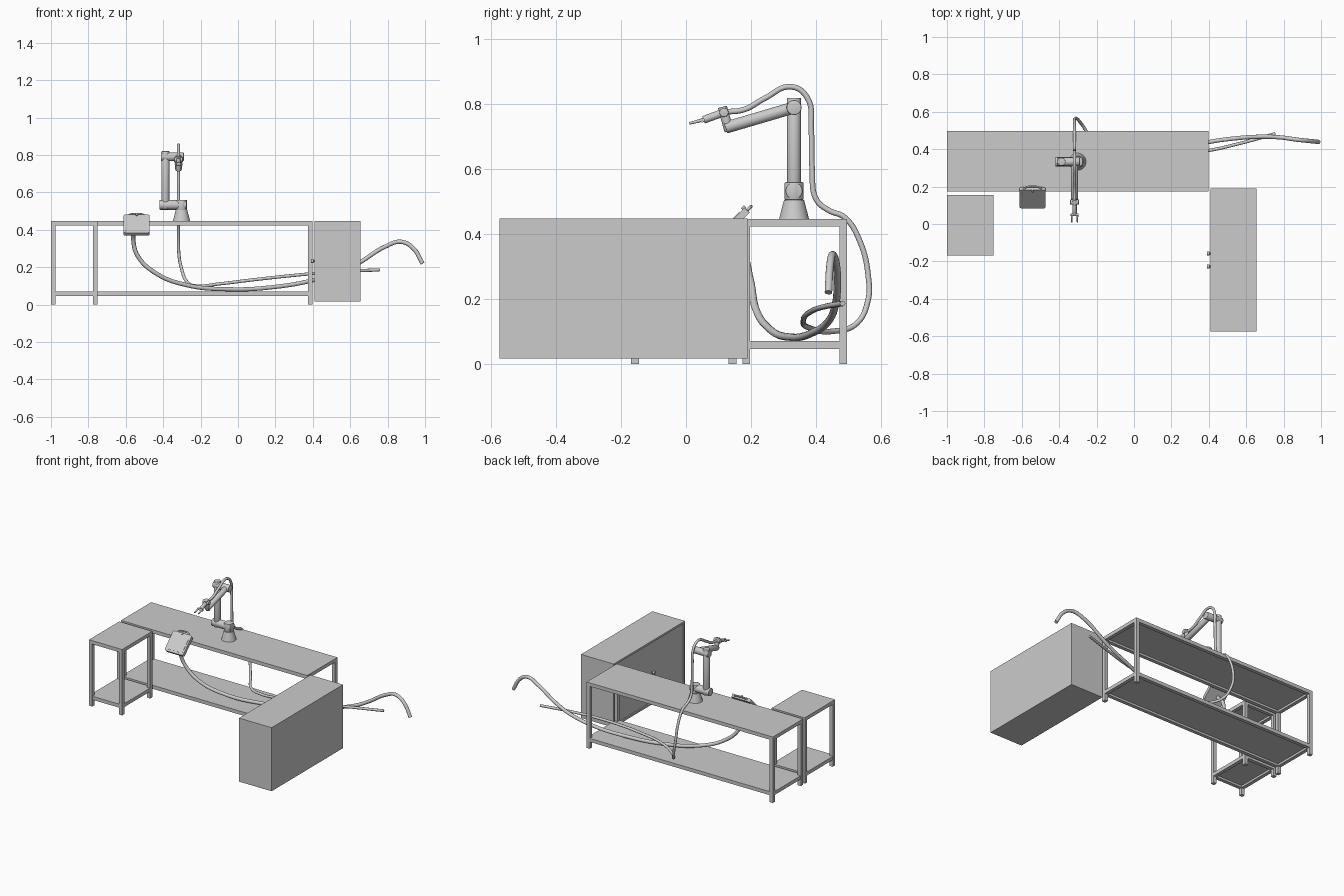
import bpy, bmesh, math
from mathutils import Vector, Matrix

if "Cube" in bpy.data.objects:
    bpy.data.objects.remove(bpy.data.objects["Cube"])


def finish(bm, name, smooth=False):
    bmesh.ops.recalc_face_normals(bm, faces=bm.faces)
    me = bpy.data.meshes.new(name)
    bm.to_mesh(me)
    bm.free()
    ob = bpy.data.objects.new(name, me)
    bpy.context.collection.objects.link(ob)
    if smooth:
        bpy.ops.object.select_all(action='DESELECT')
        ob.select_set(True)
        bpy.context.view_layer.objects.active = ob
        bpy.ops.object.shade_smooth_by_angle(angle=math.radians(35))
    return ob


def box(name, lo, hi):
    lo, hi = Vector(lo), Vector(hi)
    bm = bmesh.new()
    m = Matrix.Translation((lo + hi) / 2) @ Matrix.Diagonal((*(hi - lo), 1))
    bmesh.ops.create_cube(bm, size=1, matrix=m)
    return finish(bm, name)


def rod(name, a, b, r1, r2=None, bevel=0.0):
    """Cylinder or cone between two points."""
    a, b = Vector(a), Vector(b)
    rot = Vector((0, 0, 1)).rotation_difference(b - a).to_matrix().to_4x4()
    bm = bmesh.new()
    bmesh.ops.create_cone(bm, cap_ends=True, segments=32, radius1=r1,
                          radius2=r1 if r2 is None else r2, depth=(b - a).length,
                          matrix=Matrix.Translation((a + b) / 2) @ rot)
    if bevel:
        rims = [e for e in bm.edges if any(len(f.verts) > 4 for f in e.link_faces)]
        bmesh.ops.bevel(bm, geom=rims, offset=bevel, segments=2, affect='EDGES', profile=0.5)
    return finish(bm, name, True)


def hose(name, pts, r):
    cu = bpy.data.curves.new(name, 'CURVE')
    cu.dimensions = '3D'
    cu.bevel_depth, cu.bevel_resolution = r, 4
    cu.resolution_u, cu.use_fill_caps = 8, True
    sp = cu.splines.new('BEZIER')
    sp.bezier_points.add(len(pts) - 1)
    for p, co in zip(sp.bezier_points, pts):
        p.co = co
        p.handle_left_type = p.handle_right_type = 'AUTO'
    ob = bpy.data.objects.new(name, cu)
    bpy.context.collection.objects.link(ob)
    bpy.ops.object.select_all(action='DESELECT')
    ob.select_set(True)
    bpy.context.view_layer.objects.active = ob
    bpy.ops.object.convert(target='MESH')
    bpy.ops.object.shade_smooth_by_angle(angle=math.radians(50))


def table(name, x0, x1, y0, y1, h=0.447, w=0.024):
    # four square legs
    for i, x in enumerate((x0, x1 - w)):
        for j, y in enumerate((y0, y1 - w)):
            box(f"{name}_leg_{i}{j}", (x, y, 0), (x + w, y + w, h - 0.002))
    # top and shelf: board carried by rails
    for part, z in (("top", h), ("shelf", 0.07)):
        e = 0 if part == "top" else 0.001
        box(f"{name}_{part}_board", (x0 + e, y0 + e, z - 0.01), (x1 - e, y1 - e, z))
        for k, y in enumerate((y0 + e, y1 - w - e)):
            box(f"{name}_{part}_long_rail_{k}", (x0 + w, y, z - 0.024), (x1 - w, y + w, z - 0.01))
        for k, x in enumerate((x0 + e, x1 - w - e)):
            box(f"{name}_{part}_side_rail_{k}", (x, y0 + w, z - 0.024), (x + w, y1 - w, z - 0.01))


table("long_table", -1.0, 0.398, 0.174, 0.497)
table("small_table", -1.0, -0.752, -0.169, 0.155)

# cabinet: shell with recessed double doors facing -x
X0, X1, Y0, Y1, Z0, Z1, T = 0.41, 0.655, -0.575, 0.19, 0.017, 0.448, 0.013
box("cabinet_body", (X0 + 0.02, Y0, Z0), (X1, Y1, Z1))
box("cabinet_rim_top", (X0, Y0, Z1 - T), (X0 + 0.02, Y1, Z1))
box("cabinet_rim_bottom", (X0, Y0, Z0), (X0 + 0.02, Y1, Z0 + T))
box("cabinet_rim_front", (X0, Y0, Z0 + T), (X0 + 0.02, Y0 + T, Z1 - T))
box("cabinet_rim_back", (X0, Y1 - T, Z0 + T), (X0 + 0.02, Y1, Z1 - T))
mid = (Y0 + Y1) / 2
for side, a, b, k in (("front", Y0 + T + 0.002, mid - 0.0015, mid - 0.035),
                      ("back", mid + 0.0015, Y1 - T - 0.002, mid + 0.035)):
    box(f"cabinet_door_{side}", (X0 + 0.006, a, Z0 + T + 0.002), (X0 + 0.021, b, Z1 - T - 0.002))
    rod(f"door_knob_stem_{side}", (X0 + 0.008, k, 0.233), (0.4, k, 0.233), 0.005)
    rod(f"door_knob_{side}", (0.405, k, 0.233), (0.39, k, 0.233), 0.011, bevel=0.004)

# robot arm: base and shoulder
BX, BY, AX, FX = -0.302, 0.333, -0.388, -0.318
rod("arm_base", (BX, BY, 0.447), (BX, BY, 0.505), 0.046, 0.031)
rod("arm_base_collar", (BX, BY, 0.505), (BX, BY, 0.56), 0.029, bevel=0.003)
rod("arm_shoulder", (-0.42, BY, 0.533), (-0.275, BY, 0.533), 0.026, bevel=0.003)
# upper arm and elbow
rod("upper_arm", (AX, BY, 0.51), (AX, BY, 0.82), 0.0215, bevel=0.002)
rod("arm_elbow", (-0.412, BY, 0.79), (-0.29, BY, 0.79), 0.023, bevel=0.003)
# forearm and wrist
rod("forearm", (FX, BY, 0.79), (FX, 0.122, 0.728), 0.0185, bevel=0.002)
rod("wrist", (FX, 0.133, 0.717), (FX, 0.112, 0.792), 0.0145, bevel=0.002)
rod("wrist_joint", (FX - 0.023, 0.117, 0.775), (FX + 0.023, 0.117, 0.775), 0.014, bevel=0.002)
# gripper
rod("gripper_body", (FX, 0.112, 0.773), (FX, 0.054, 0.752), 0.012, bevel=0.002)
rod("gripper_bar", (FX - 0.02, 0.05, 0.751), (FX + 0.02, 0.05, 0.751), 0.007)
for s in (-1, 1):
    rod(f"gripper_finger_{s}", (FX + s * 0.015, 0.053, 0.752), (FX + s * 0.015, 0.01, 0.741), 0.0055, 0.004)

# control pendant: rounded tilted slab leaning on the table edge
tilt = Matrix.Translation((-0.542, 0.14, 0.425)) @ Matrix.Rotation(math.radians(45), 4, 'X')


def pendant_part(name, c, size, bevel):
    bm = bmesh.new()
    bmesh.ops.create_cube(bm, size=1, matrix=Matrix.Translation(c) @ Matrix.Diagonal((*size, 1)))
    upright = [e for e in bm.edges if abs(e.verts[0].co.z - e.verts[1].co.z) > 1e-4]
    bmesh.ops.bevel(bm, geom=upright, offset=bevel, segments=4, affect='EDGES', profile=0.5)
    bm.transform(tilt)
    finish(bm, name, True)


pendant_part("pendant_case", (0, 0, 0), (0.14, 0.138, 0.022), 0.012)
pendant_part("pendant_screen", (0, -0.004, 0.0115), (0.118, 0.104, 0.003), 0.003)
rod("pendant_button", tilt @ Vector((0.0, 0.066, 0.008)), tilt @ Vector((0.0, 0.066, 0.018)), 0.007)
hose("pendant_handle", [tilt @ Vector(p) for p in ((-0.05, 0.062, 0), (-0.035, 0.08, 0),
     (0, 0.085, 0), (0.035, 0.08, 0), (0.05, 0.062, 0))], 0.005)

# thick pendant cable
hose("pendant_cable", [
    (-0.555, 0.13, 0.40), (-0.56, 0.172, 0.35), (-0.537, 0.197, 0.262), (-0.446, 0.214, 0.172),
    (-0.286, 0.258, 0.107), (-0.045, 0.325, 0.082), (0.2, 0.388, 0.095), (0.4, 0.438, 0.13),
    (0.563, 0.46, 0.18), (0.655, 0.466, 0.228), (0.783, 0.463, 0.308), (0.872, 0.451, 0.336),
    (0.935, 0.444, 0.303), (0.987, 0.439, 0.22)], 0.0115)

# thin arm hose over the elbow, behind the table and along the shelf
hose("arm_hose", [
    (FX, 0.118, 0.776), (FX, 0.18, 0.784), (FX, 0.242, 0.818), (FX, 0.325, 0.854),
    (FX, 0.374, 0.82), (FX, 0.386, 0.72), (FX, 0.389, 0.6), (FX, 0.402, 0.506),
    (FX, 0.44, 0.473), (FX, 0.488, 0.452), (FX, 0.535, 0.38), (-0.315, 0.563, 0.26),
    (-0.304, 0.562, 0.2), (-0.275, 0.527, 0.125), (-0.22, 0.45, 0.1), (-0.1, 0.38, 0.111),
    (0.1, 0.362, 0.135), (0.392, 0.392, 0.165), (0.563, 0.43, 0.177), (0.756, 0.483, 0.186)], 0.0085)
